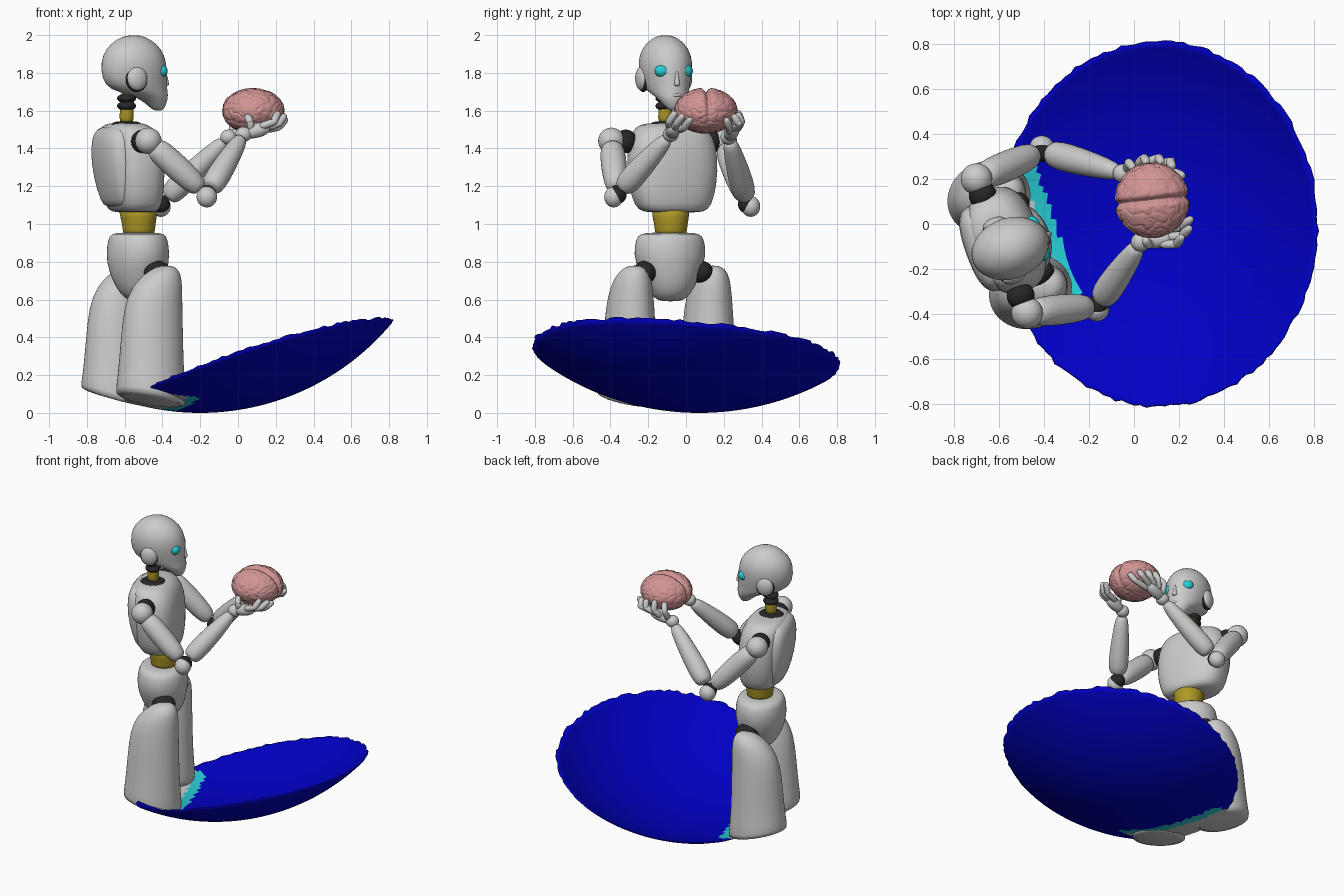
import bpy, bmesh, math, random
from mathutils import Vector, Matrix, noise

if "Cube" in bpy.data.objects:
    bpy.data.objects.remove(bpy.data.objects["Cube"])

random.seed(4)
TURN = math.radians(20)          # the figure looks towards +x, turned a little to +y


def material(name, rgb):
    m = bpy.data.materials.new(name)
    m.diffuse_color = (*rgb, 1)
    m.use_nodes = True
    m.node_tree.nodes["Principled BSDF"].inputs["Base Color"].default_value = m.diffuse_color
    return m


BLUE = material("deep_blue", (0.0, 0.0, 0.55))
CYAN = material("cyan", (0.02, 0.6, 0.65))
GREY = material("grey", (0.6, 0.6, 0.6))
BLACK = material("black", (0.02, 0.02, 0.02))
GOLD = material("gold", (0.42, 0.32, 0.02))
PINK = material("pink", (0.65, 0.3, 0.3))


def frame(x, y, z=0.0, turn=TURN):
    return Matrix.Translation((x, y, z)) @ Matrix.Rotation(turn, 4, 'Z')


def finish(name, bm, mat=None, subsurf=0):
    bmesh.ops.recalc_face_normals(bm, faces=bm.faces)
    for f in bm.faces:
        f.smooth = True
    me = bpy.data.meshes.new(name)
    bm.to_mesh(me)
    bm.free()
    ob = bpy.data.objects.new(name, me)
    bpy.context.collection.objects.link(ob)
    if mat:
        me.materials.append(mat)
    if subsurf:
        s = ob.modifiers.new("smooth", 'SUBSURF')
        s.levels = s.render_levels = subsurf
    return ob


def loft(name, m, rings, mat=None, n=24, power=2.0, drop=None, subsurf=1):
    """Stack of superellipse rings (z, forward offset, half depth, half width)."""
    bm = bmesh.new()
    loops = []
    for i, (z, off, rx, ry) in enumerate(rings):
        loop = []
        for k in range(n):
            a = 2 * math.pi * k / n
            c, s = math.cos(a), math.sin(a)
            p = m @ Vector((off + rx * math.copysign(abs(c) ** (2 / power), c),
                            ry * math.copysign(abs(s) ** (2 / power), s), z))
            if drop and i < 2:
                p.z = drop(p.x, p.y) + 0.02 * i
            loop.append(bm.verts.new(p))
        loops.append(loop)
    for a, b in zip(loops, loops[1:]):
        for k in range(n):
            bm.faces.new((a[k], a[(k + 1) % n], b[(k + 1) % n], b[k]))
    bm.faces.new(loops[0])
    bm.faces.new(loops[-1])
    return finish(name, bm, mat, subsurf)


def limb(name, a, b, profile, mat=None, n=16):
    """Rounded bar from a to b; profile lists (fraction, radius)."""
    a, b = Vector(a), Vector(b)
    d = b - a
    m = Matrix.Translation(a) @ d.to_track_quat('Z', 'Y').to_matrix().to_4x4()
    return loft(name, m, [(t * d.length, 0, r, r) for t, r in profile], mat, n)


def ball(name, m, size, mat=None):
    bm = bmesh.new()
    bmesh.ops.create_uvsphere(bm, u_segments=28, v_segments=18, radius=1,
                              matrix=m @ Matrix.Diagonal((*size, 1)))
    return finish(name, bm, mat)


def at(p):
    return Matrix.Translation(p)


# Shallow curved dish under the figure, a little flatter from side to side
def dish(x, y):
    d2 = (x + 0.2) ** 2 + 0.92 * (y - 0.07) ** 2
    return 1.32 - math.sqrt(1.32 ** 2 - d2)


def foot(x, y):
    return 0.3 * ((x + 0.2) ** 2 + 0.9 * (y - 0.03) ** 2)


bm = bmesh.new()
N, RINGS = 160, 28
centre = bm.verts.new((0.11, 0, dish(0.11, 0)))
prev = None
for i in range(1, RINGS + 1):
    loop = []
    for k in range(N):
        a = 2 * math.pi * k / N
        r = i / RINGS * (1 + (random.uniform(-0.012, 0.006) if i == RINGS else 0))
        x, y = 0.11 + 0.71 * r * math.cos(a), 0.815 * r * math.sin(a)
        loop.append(bm.verts.new((x, y, dish(x, y))))
    for k in range(N):
        j = (k + 1) % N
        if prev:
            bm.faces.new((prev[k], loop[k], loop[j], prev[j]))
        else:
            bm.faces.new((centre, loop[k], loop[j]))
    prev = loop
for f in bm.faces:
    c = f.calc_center_median()
    back = -0.35 - 0.36 * c.y - c.x
    if back > 0 and -0.42 < c.y < 0.28:
        f.material_index = 1 if back < 0.07 else 2
floor = finish("dish", bm, BLUE)
floor.data.materials.append(CYAN)
floor.data.materials.append(GREY)
sol = floor.modifiers.new("thickness", 'SOLIDIFY')
sol.thickness, sol.offset = 0.008, -1

# Legs
LEG = [(0.0, 0, .192, .17), (0.02, 0, .192, .17), (0.25, 0, .175, .15), (0.5, .008, .165, .13),
       (0.62, .02, .15, .118), (0.71, .05, .12, .1), (0.765, .08, .07, .065), (0.78, .085, .025, .025)]
loft("right_leg", frame(-0.46, -0.3), LEG, drop=foot)
loft("left_leg", frame(-0.645, 0.115), LEG, drop=foot)

# Pelvis, hips and waist
HIP = frame(-0.53, -0.085)
loft("pelvis", HIP, [(.59, .01, .03, .045), (.605, .01, .08, .09), (.66, .01, .125, .125), (.75, 0, .155, .168),
                     (.84, 0, .167, .2), (.92, 0, .155, .185), (.95, 0, .14, .165), (.955, 0, .08, .09)])
for side, s in (("right", -1), ("left", 1)):
    ball(side + "_hip_joint", HIP @ at((.05, s * .16, .745)), (.075, .06, .06), BLACK)
loft("waist", frame(-0.525, -0.08), [(.93, 0, .085, .085), (.97, 0, .085, .085), (1.03, 0, .095, .095),
                                     (1.1, -.01, .11, .11)], GOLD)

# Torso with a separate back shell
CHEST = frame(-0.585, -0.08)
loft("chest", CHEST, [(1.06, .04, .08, .13), (1.07, .035, .12, .19), (1.14, .03, .14, .225),
                      (1.28, .025, .152, .248), (1.42, .015, .15, .24), (1.49, 0, .135, .21),
                      (1.53, -.01, .1, .17), (1.535, -.01, .05, .08)], power=2.6)
loft("back_shell", CHEST, [(1.09, -.05, .05, .12), (1.11, -.05, .07, .16), (1.25, -.07, .09, .2),
                           (1.4, -.085, .09, .205), (1.49, -.08, .08, .18), (1.52, -.07, .05, .12)],
     power=2.6)

# Neck
NECK = frame(-0.59, -0.11)
loft("neck_socket", NECK, [(1.51, 0, .085, .085), (1.53, 0, .085, .085), (1.545, 0, .06, .06)], BLACK)
loft("neck", NECK, [(1.52, 0, .042, .042), (1.6, 0, .036, .036), (1.74, .01, .036, .036)], GOLD)
for i, z in enumerate((1.625, 1.665)):
    ball(f"neck_ring_{i + 1}", NECK @ at((0, 0, z)), (.05, .052, .026), BLACK)

# Head
HEAD = frame(-0.548, -0.108)
loft("head", HEAD, [(1.6, .135, .015, .02), (1.61, .13, .035, .038), (1.645, .12, .06, .065),
                    (1.68, .09, .095, .09), (1.71, .02, .16, .112), (1.77, 0, .18, .13),
                    (1.86, -.005, .18, .143), (1.93, -.005, .152, .122), (1.98, -.005, .09, .075),
                    (2.0, -.005, .035, .03)])
loft("nose", HEAD, [(1.73, .165, .026, .018), (1.738, .17, .028, .018), (1.77, .166, .022, .013),
                    (1.82, .162, .015, .01)], n=12)
ball("lips", HEAD @ at((.168, 0, 1.682)), (.018, .03, .012))
for side, s in (("right", -1), ("left", 1)):
    ball(side + "_eye", HEAD @ at((.127, s * .06, 1.81)), (.034, .046, .036), CYAN)
    ball(side + "_ear_joint", HEAD @ at((-.03, s * .115, 1.765)), (.06, .028, .066), BLACK)
    ball(side + "_ear", HEAD @ at((-.03, s * .125, 1.77)), (.055, .03, .062))

# Arms: shoulder, elbow, wrist, palm end
UPPER = [(.1, .04), (.13, .062), (.3, .071), (.65, .068), (.86, .056), (.9, .03)]
FORE = [(.1, .035), (.13, .06), (.3, .068), (.65, .056), (.9, .042), (.94, .025)]
ARMS = {"right": ((-.475, -.395, 1.44), (-.165, -.365, 1.155), (.03, -.08, 1.475), (.17, -.06, 1.515)),
        "left": ((-.7, .2, 1.44), (-.41, .325, 1.105), (-.05, .225, 1.46), (.1, .255, 1.51))}
for side, (sh, el, wr, pe) in ARMS.items():
    inner = Vector(sh).lerp(Vector((-.59, -.09, 1.43)), 0.25)
    ball(side + "_shoulder_socket", at(inner), (.062, .062, .062), BLACK)
    ball(side + "_shoulder", at(sh), (.07, .07, .07))
    limb(side + "_upper_arm", sh, el, UPPER)
    ball(side + "_elbow_joint", at(el), (.05, .05, .05), BLACK)
    out = Vector(el) + Vector((0, .018 if side == "left" else -.018, -.012))
    ball(side + "_elbow", at(out), (.054, .05, .055))
    limb(side + "_forearm", el, wr, FORE)
    ball(side + "_wrist", at(wr), (.044, .042, .04))
    limb(side + "_palm", wr, pe, [(.1, .02), (.15, .032), (.5, .042), (.85, .036), (1, .015)])

# Fingers, each a base and a tip segment
FINGERS = {
    "right": [((.13, -.09, 1.52), (.19, -.09, 1.54), (.21, -.06, 1.585)),
              ((.15, -.06, 1.51), (.215, -.05, 1.53), (.245, -.02, 1.57)),
              ((.14, -.03, 1.50), (.21, -.01, 1.51), (.25, .02, 1.55)),
              ((.07, -.08, 1.50), (.065, -.095, 1.54), (.05, -.07, 1.57))],
    "left": [((.02, .27, 1.50), (.045, .295, 1.54), (.055, .275, 1.59)),
             ((.05, .27, 1.51), (.11, .295, 1.54), (.12, .275, 1.58)),
             ((.07, .25, 1.50), (.16, .28, 1.53), (.17, .255, 1.57)),
             ((.08, .23, 1.49), (.18, .23, 1.51), (.215, .215, 1.55)),
             ((-.03, .24, 1.48), (-.025, .275, 1.54), (-.005, .25, 1.58))]}
ROUND = [(-.22, .008), (-.17, .016), (.1, .022), (.9, .021), (1.17, .014), (1.22, .007)]
for side, fingers in FINGERS.items():
    for i, (a, b, c) in enumerate(fingers):
        limb(f"{side}_finger_{i + 1}_base", a, b, ROUND, n=10)
        limb(f"{side}_finger_{i + 1}_tip", b, c, ROUND, n=10)

# Brain: wrinkled egg with a deep groove along the middle
bm = bmesh.new()
bmesh.ops.create_icosphere(bm, subdivisions=6, radius=1)
place = frame(0.08, 0.105, 1.6, math.radians(6))
for v in bm.verts:
    p = v.co.copy()
    fold = abs(noise.noise(p * 3.6 + 0.6 * noise.noise_vector(p * 3)))
    r = 0.98 + 0.06 * min(fold * 3, 0.6) - 0.2 * math.exp(-(p.y / 0.09) ** 2) * max(0, 0.55 + p.z * 0.5)
    q = p * r
    q.z = max(q.z, -0.75 + 0.25 * q.z)
    v.co = place @ Vector((q.x * 0.165, q.y * 0.165, q.z * 0.12))
finish("brain", bm, PINK)
